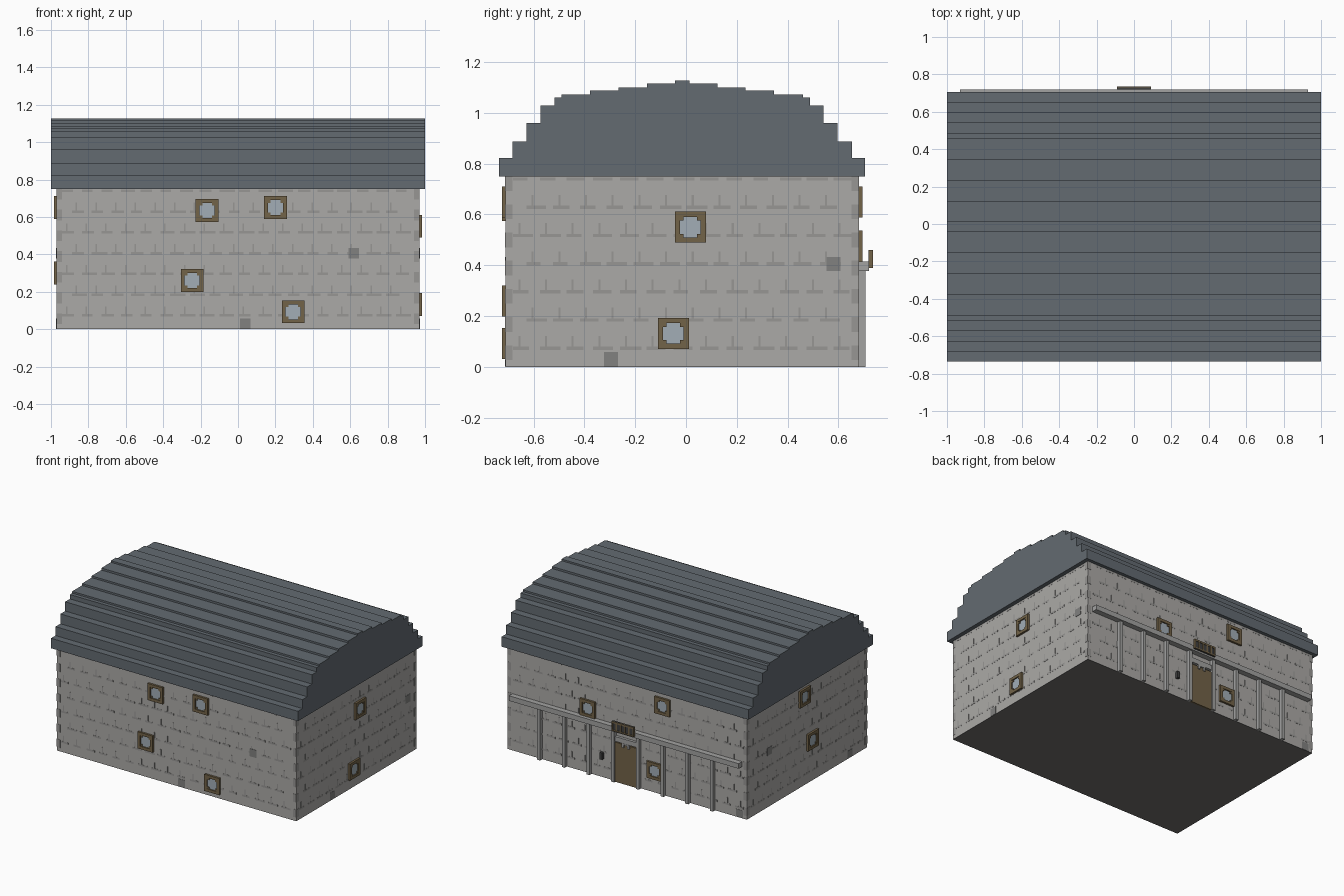
import bpy, bmesh, random
from mathutils import Vector

if "Cube" in bpy.data.objects:
    bpy.data.objects.remove(bpy.data.objects["Cube"])

random.seed(4)


def mat(name, r, g, b):
    m = bpy.data.materials.new(name)
    m.diffuse_color = (r, g, b, 1)
    m.use_nodes = True
    m.node_tree.nodes["Principled BSDF"].inputs["Base Color"].default_value = m.diffuse_color
    return m


STONE = mat("stone", .41, .40, .385)
MORTAR = mat("mortar", .31, .305, .295)
DARK = mat("dark_stone", .22, .22, .215)
SLATE = mat("slate", .125, .145, .165)
WOOD = mat("wood", .17, .125, .065)
GLASS = mat("glass", .36, .42, .47)
TRIM = mat("trim", .36, .36, .355)
IRON = mat("iron", .05, .05, .05)
BASE = mat("base", .16, .155, .15)


def boxes(name, spans, material):
    """One object made from several boxes, each given as (x0,x1,y0,y1,z0,z1)."""
    bm = bmesh.new()
    for s in spans:
        lo, hi = Vector(s[0::2]), Vector(s[1::2])
        for v in bmesh.ops.create_cube(bm, size=1)["verts"]:
            v.co = (lo + hi) / 2 + Vector(a * b for a, b in zip(v.co, hi - lo))
    return finish(name, bm, material)


def finish(name, bm, material):
    bmesh.ops.recalc_face_normals(bm, faces=bm.faces)
    me = bpy.data.meshes.new(name)
    bm.to_mesh(me)
    bm.free()
    ob = bpy.data.objects.new(name, me)
    bpy.context.collection.objects.link(ob)
    me.materials.append(material)
    return ob


# Side: (normal axis, direction, wall plane, start and end along the wall)
SIDES = {"front": (1, -1, -.71, -.97, .97), "back": (1, 1, .68, -.97, .97),
         "right": (0, 1, .97, -.71, .68), "left": (0, -1, -.97, -.71, .68)}


def on_wall(side, u0, u1, z0, z1, depth):
    """Box span sitting on a wall and standing out by depth."""
    axis, d, p, _, _ = SIDES[side]
    n0, n1 = sorted((p - d * .002, p + d * depth))
    return (n0, n1, u0, u1, z0, z1) if axis == 0 else (u0, u1, n0, n1, z0, z1)


# Main walls and underside
boxes("walls", [(-.97, .97, -.71, .68, 0.002, .76)], STONE)
boxes("base_slab", [(-.97, .97, -.71, .68, 0, .002)], BASE)

# Masonry courses: dashed bed joints, upright joints and corner quoins
COURSE, DASH = .111, .105
for side, (_, _, _, a, b) in SIDES.items():
    joints, quoins = [], []
    for row in range(7):
        z = .067 + row * COURSE
        shift = DASH / 2 * (row % 2)
        u = a + .03 + shift
        while u < b - .09:
            joints.append(on_wall(side, u, u + random.uniform(.055, .085),
                                  z, z + .013, .001))
            if z + .06 < .75:
                joints.append(on_wall(side, u + .02, u + .028, z + .013, z + .055, .001))
            u += DASH
        for e0, e1 in ((a, a + .028), (b - .028, b)):
            quoins.append(on_wall(side, e0, e1, z - .04, min(z + .018, .75), .0015))
    boxes(side + "_mortar", joints, MORTAR)
    boxes(side + "_quoins", quoins, MORTAR)

# Odd dark stones
stones = [("front", .62, .405), ("front", .04, .03), ("right", .58, .405),
          ("right", -.295, .03), ("left", .42, .405), ("left", -.51, .03),
          ("back", -.91, .03)]
boxes("dark_stones", [on_wall(s, u - .028, u + .028, z - .028, z + .028, .002)
                      for s, u, z in stones], DARK)

# Stepped barrel roof: (half width, top height) of each step
STEPS = [(.72, .823), (.668, .888), (.612, .96), (.557, 1.028), (.502, 1.06),
         (.475, 1.073), (.362, 1.087), (.25, 1.1), (.138, 1.115), (.028, 1.127)]
side_pts, z = [], .75
for w, top in STEPS:
    side_pts += [(w, z), (w, top)]
    z = top
profile = side_pts + [(-w, z) for w, z in reversed(side_pts)]
bm = bmesh.new()
f = bm.faces.new([bm.verts.new((-1, y - .015, z)) for y, z in profile])
ext = bmesh.ops.extrude_face_region(bm, geom=[f], use_keep_orig=True)
bmesh.ops.translate(bm, vec=(2, 0, 0),
                    verts=[g for g in ext["geom"] if isinstance(g, bmesh.types.BMVert)])
finish("roof", bm, SLATE)


# Windows: square frame with small corner blocks and a recessed pane
def window(side, u, z):
    r, i, c = .061, .04, .026
    frame = [(-r, r, i, r), (-r, r, -r, -i), (-r, -i, -i, i), (i, r, -i, i)]
    for su in (-1, 1):
        for sz in (-1, 1):
            frame.append((*sorted((su * c, su * i)), *sorted((sz * c, sz * i))))
    boxes(side + "_window_frame",
          [on_wall(side, u + p, u + q, z + s, z + t, .015 if k < 4 else .012)
           for k, (p, q, s, t) in enumerate(frame)], WOOD)
    boxes(side + "_window_pane", [on_wall(side, u - i, u + i, z - i, z + i, .006)], GLASS)


for w in [("front", -.165, .635), ("front", .2, .65), ("front", -.245, .26),
          ("front", .295, .093), ("right", .017, .55), ("right", -.05, .132),
          ("left", .02, .65), ("left", -.07, .3), ("back", .315, .475),
          ("back", -.29, .65), ("back", -.226, .16)]:
    window(*w)

# Door with arched head plate
boxes("door", [on_wall("back", -.09, .09, 0, .29, .013)], WOOD)
boxes("door_head", [(-.085, .085, .68, .7, .3, .335),
                    (-.03, .03, .68, .702, .29, .3),
                    (-.03, -.015, .68, .702, .27, .29),
                    (.015, .03, .68, .702, .27, .29)], TRIM)

# Shopfront beam, posts and sign board
boxes("beam", [(-.93, .93, .68, .72, .378, .415)], TRIM)
boxes("posts", [(s * x - .012, s * x + .012, .68, .706, 0, .378)
                for x in (.1, .3, .5, .7) for s in (-1, 1)], TRIM)
boxes("sign_board", [(-.088, .088, .718, .731, .39, .46)], IRON)
boxes("sign_trim", [(-.09, .09, .72, .735, .447, .46), (-.09, .09, .72, .735, .39, .4)]
      + [(-.09 + k * .034, -.08 + k * .034, .72, .735, .4, .447) for k in range(6)], WOOD)

# Wall lantern
boxes("lantern", [on_wall("back", .19, .21, .135, .185, .02)], IRON)
